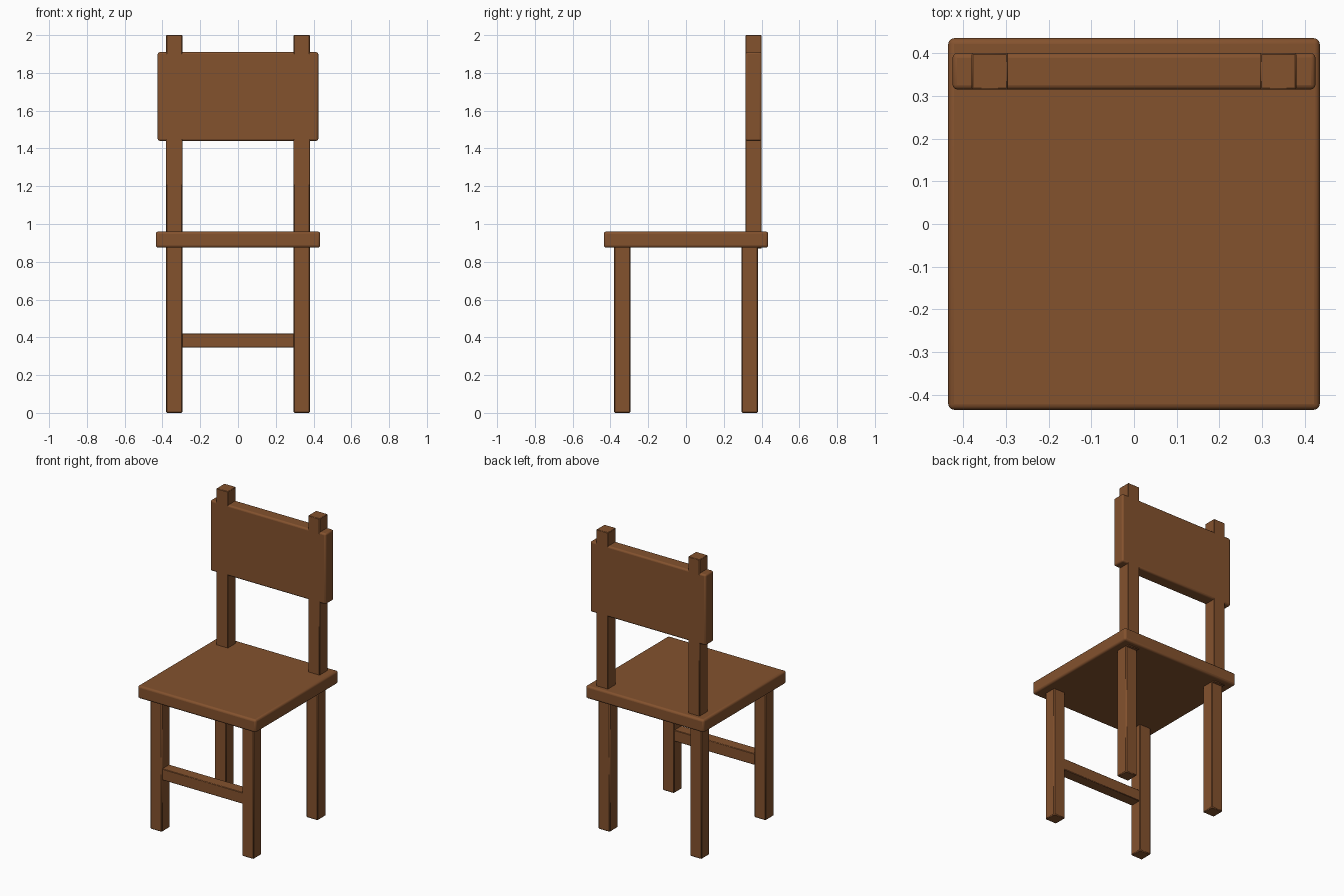
import bpy

cube = bpy.data.objects.get("Cube")
if cube:
    bpy.data.objects.remove(cube, do_unlink=True)

# Single brown wood colour
wood = bpy.data.materials.new("brown_wood")
wood.use_nodes = True
colour = (0.23, 0.084, 0.027, 1)
wood.diffuse_color = colour
bsdf = next(n for n in wood.node_tree.nodes if n.type == 'BSDF_PRINCIPLED')
bsdf.inputs["Base Color"].default_value = colour
bsdf.inputs["Roughness"].default_value = 0.8


def board(name, centre, size, bevel, segments=1):
    """Box with softened edges."""
    bpy.ops.mesh.primitive_cube_add(size=1, location=centre)
    obj = bpy.context.object
    obj.name = name
    obj.scale = size
    bpy.ops.object.transform_apply(location=False, rotation=False, scale=True)
    obj.data.materials.append(wood)
    mod = obj.modifiers.new("soft_edges", 'BEVEL')
    mod.width = bevel
    mod.segments = segments
    bpy.ops.object.shade_smooth_by_angle()
    return obj


THICK = 0.085   # section of legs and posts
LEG = 0.3375    # distance of leg centres from the middle
SEAT_LOW, SEAT_TOP = 0.875, 0.96

# Seat
board("seat", (0, 0, (SEAT_LOW + SEAT_TOP) / 2),
      (0.87, 0.87, SEAT_TOP - SEAT_LOW), 0.013, 3)

# Legs and back posts
for side, sx in (("left", 1), ("right", -1)):
    for end, sy in (("front", -1), ("back", 1)):
        board(f"{end}_{side}_leg", (sx * LEG, sy * LEG, 0.44),
              (THICK, THICK, 0.88), 0.005)
    board(f"{side}_back_post", (sx * LEG, 0.3575, 1.435),
          (THICK, THICK, 1.13), 0.003)

# Backrest panel, flush with the posts
board("backrest", (0, 0.3575, 1.675), (0.85, THICK, 0.47), 0.011, 3)

# Stretcher between the front legs
board("front_stretcher", (0, -LEG, 0.3825), (0.60, 0.075, 0.075), 0.003)
